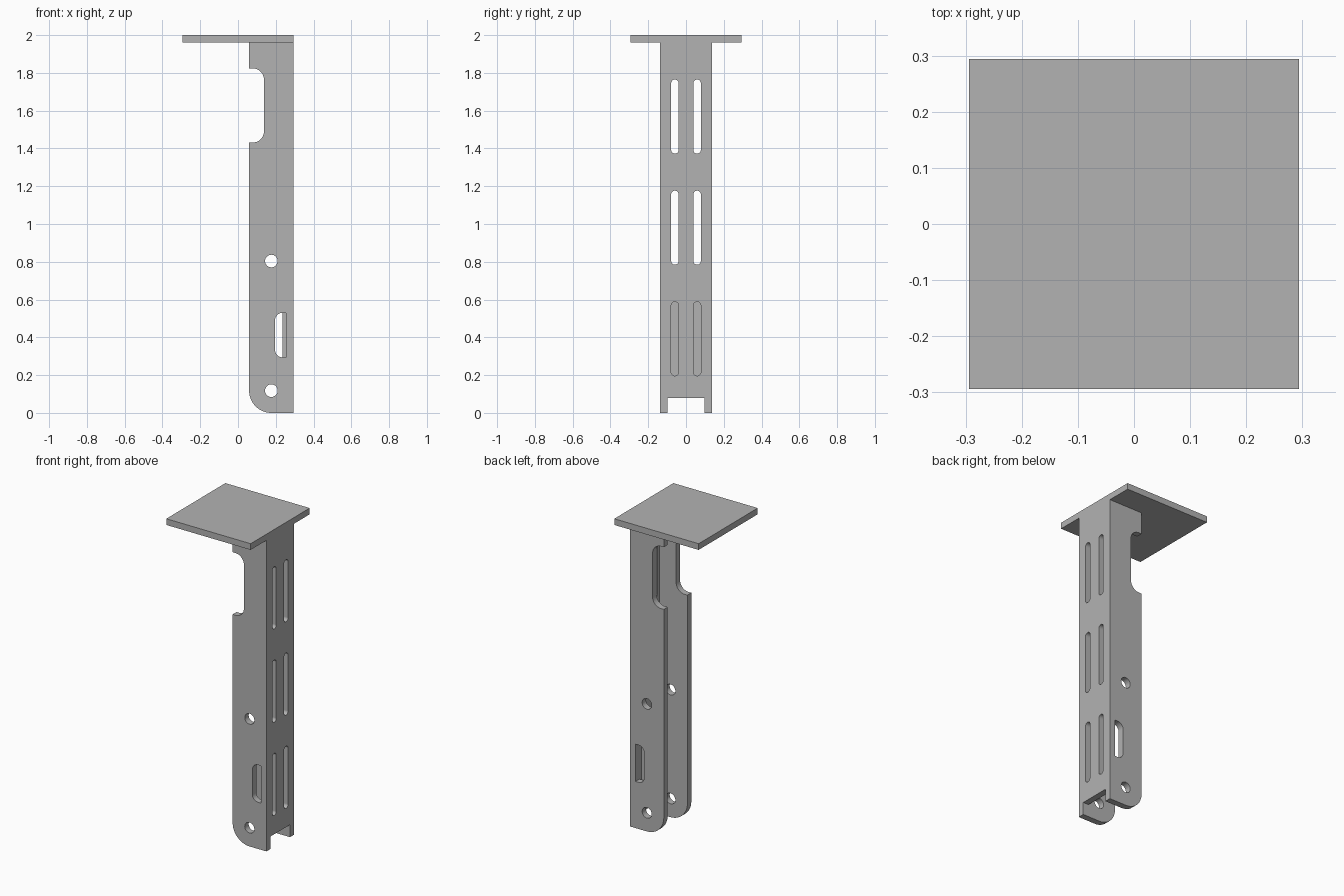
import bpy, bmesh
from math import sin, cos, pi
from mathutils import Vector

U = 2 / 51      # sheet thickness, the module for every dimension
SEG = 12        # segments per quarter arc

if "Cube" in bpy.data.objects:
    bpy.data.objects.remove(bpy.data.objects["Cube"])

steel = bpy.data.materials.new("grey_steel")
steel.use_nodes = True
GREY = (0.45, 0.45, 0.45, 1)
steel.diffuse_color = GREY
steel.node_tree.nodes["Principled BSDF"].inputs["Base Color"].default_value = GREY


def arc(cx, cy, r, start, quarters=1):
    n = SEG * quarters
    return [(cx + r * cos((start + quarters * i / n) * pi / 2),
             cy + r * sin((start + quarters * i / n) * pi / 2)) for i in range(n + 1)]


def rounded_rect(x0, y0, x1, y1, left=0, right=0):
    """Rectangle with separate corner radii on the left and right sides."""
    corners = [(x1, y1, right, -1, -1), (x0, y1, left, 1, -1),
               (x0, y0, left, 1, 1), (x1, y0, right, -1, 1)]
    pts = []
    for q, (x, y, r, sx, sy) in enumerate(corners):
        pts += arc(x + sx * r, y + sy * r, r, q) if r else [(x, y)]
    return pts


def slot(cx, cy, length, r):
    h = length / 2 - r
    return arc(cx, cy + h, r, 0, 2) + arc(cx, cy - h, r, 2, 2)


def prism(bm, outline, axis, lo, hi):
    """Extrude a 2D outline along the given axis, in module units."""
    def place(p, t):
        a, b = p
        return Vector({"x": (t, a, b), "y": (a, t, b), "z": (a, b, t)}[axis]) * U
    face = bm.faces.new([bm.verts.new(place(p, lo)) for p in outline])
    grown = bmesh.ops.extrude_face_region(bm, geom=[face])["geom"]
    move = place((0, 0), hi - lo)
    bmesh.ops.translate(bm, vec=move, verts=[g for g in grown if isinstance(g, bmesh.types.BMVert)])


def finish(bm, name):
    bmesh.ops.recalc_face_normals(bm, faces=bm.faces)
    mesh = bpy.data.meshes.new(name)
    bm.to_mesh(mesh)
    bm.free()
    mesh.materials.append(steel)
    ob = bpy.data.objects.new(name, mesh)
    bpy.context.collection.objects.link(ob)
    return ob


# Square top plate
bm = bmesh.new()
prism(bm, rounded_rect(-7.5, -7.5, 7.5, 7.5), "z", 50, 51)
finish(bm, "top_plate")

# U-shaped channel, open towards -x
bm = bmesh.new()
prism(bm, [(1.5, -3.5), (7.5, -3.5), (7.5, 3.5), (1.5, 3.5),
           (1.5, 2.5), (6.5, 2.5), (6.5, -2.5), (1.5, -2.5)], "z", 0, 50)
channel = finish(bm, "channel_post")

# Openings through both side flanges
bm = bmesh.new()
flange_cuts = [
    rounded_rect(0, 36.5, 3.5, 46.5, right=1.5),                 # upper notch
    rounded_rect(5, 7.5, 6.5, 13.5, left=1),                     # window
    arc(4.5, 3, 3, 2) + [(4.5, -1), (0.5, -1), (0.5, 3)],        # rounded foot
]
for z in (3, 20.5):                                              # bolt holes
    flange_cuts.append(arc(4.5, z, 0.85, 0, 4)[:-1])
for outline in flange_cuts:
    prism(bm, outline, "y", -4, 4)

# Slots and foot notch in the web
for z in (10, 25, 40):
    for y in (-1.5, 1.5):
        prism(bm, slot(y, z, 10, 0.5), "x", 6, 8)
prism(bm, rounded_rect(-2.5, -1, 2.5, 2), "x", 6, 8)
cutter = finish(bm, "cutter")
cutter.hide_render = True

mod = channel.modifiers.new("openings", "BOOLEAN")
mod.operation = "DIFFERENCE"
mod.solver = "EXACT"
mod.object = cutter
bpy.context.view_layer.objects.active = channel
bpy.ops.object.modifier_apply(modifier=mod.name)
bpy.data.objects.remove(cutter)
